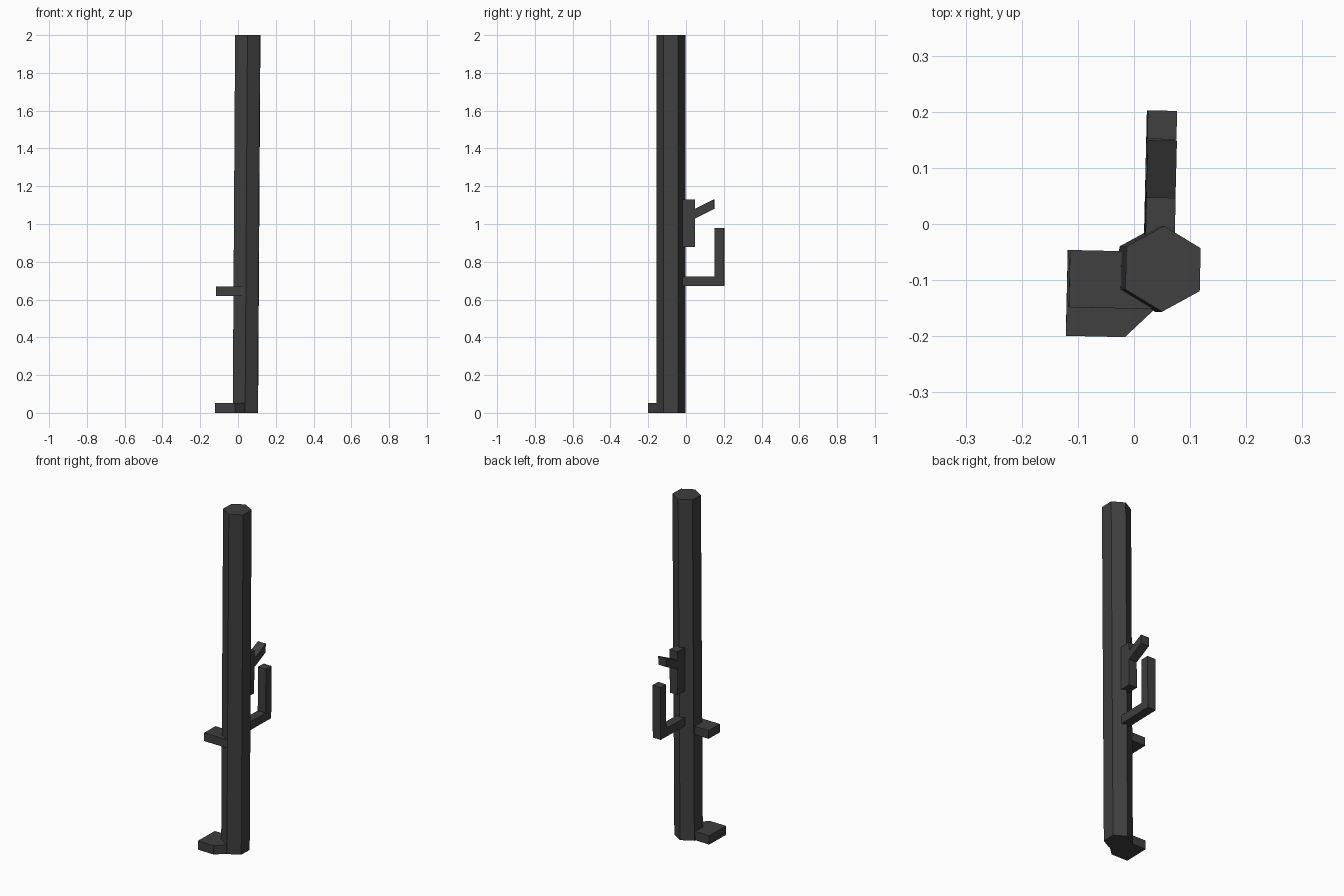
import bpy
import math
from mathutils import Matrix

if "Cube" in bpy.data.objects:
    bpy.data.objects.remove(bpy.data.objects["Cube"])

# One dark grey material
dark = bpy.data.materials.new("dark_grey")
dark.diffuse_color = (0.05, 0.05, 0.05, 1)
dark.use_nodes = True
dark.node_tree.nodes["Principled BSDF"].inputs["Base Color"].default_value = dark.diffuse_color

# The whole model is turned slightly and leans a little towards +x
LEAN = Matrix(((1, 0, 0.0063, 0), (0, 1, 0, 0), (0, 0, 1, 0), (0, 0, 0, 1)))
PLACE = LEAN @ Matrix.Rotation(-0.023, 4, 'Z')


def prism(name, profile, lo, hi, to_xyz):
    """Extrude a 2D profile between lo and hi; to_xyz maps (u, v, depth)."""
    n = len(profile)
    verts = [PLACE @ Matrix.Translation(to_xyz(u, v, d)).translation
             for d in (lo, hi) for u, v in profile]
    faces = [tuple(range(n))[::-1], tuple(range(n, 2 * n))]
    faces += [(i, (i + 1) % n, n + (i + 1) % n, n + i) for i in range(n)]
    mesh = bpy.data.meshes.new(name)
    mesh.from_pydata(verts, [], faces)
    mesh.materials.append(dark)
    obj = bpy.data.objects.new(name, mesh)
    bpy.context.collection.objects.link(obj)
    return obj


def upright(name, profile, z0, z1):
    return prism(name, profile, z0, z1, lambda u, v, d: (u, v, d))


def side(name, profile):
    # Profile in (y, z), extruded along x
    return prism(name, profile, 0.014, 0.066, lambda u, v, d: (d, u, v))


# Hexagonal main column
hexagon = [(0.041 + 0.0765 * math.cos(math.radians(30 + 60 * i)),
            -0.079 + 0.0765 * math.sin(math.radians(30 + 60 * i))) for i in range(6)]
upright("column", hexagon, 0.0, 2.0)

# Chamfered foot and the shorter bracket above it
upright("foot", [(-0.117, -0.049), (-0.117, -0.202), (-0.012, -0.202),
                 (0.04, -0.151), (0.04, -0.049)], 0.0, 0.052)
upright("side_bracket", [(-0.117, -0.049), (-0.117, -0.151),
                         (0.04, -0.151), (0.04, -0.049)], 0.62, 0.669)

# L-shaped hook, rear block and its sloping strut
side("hook", [(-0.05, 0.672), (0.203, 0.672), (0.203, 0.979),
              (0.152, 0.979), (0.152, 0.721), (-0.05, 0.721)])
side("rear_block", [(-0.05, 0.877), (0.048, 0.877), (0.048, 1.131), (-0.05, 1.131)])
side("sloping_strut", [(0.045, 1.028), (0.15, 1.08), (0.15, 1.131), (0.045, 1.079)])
